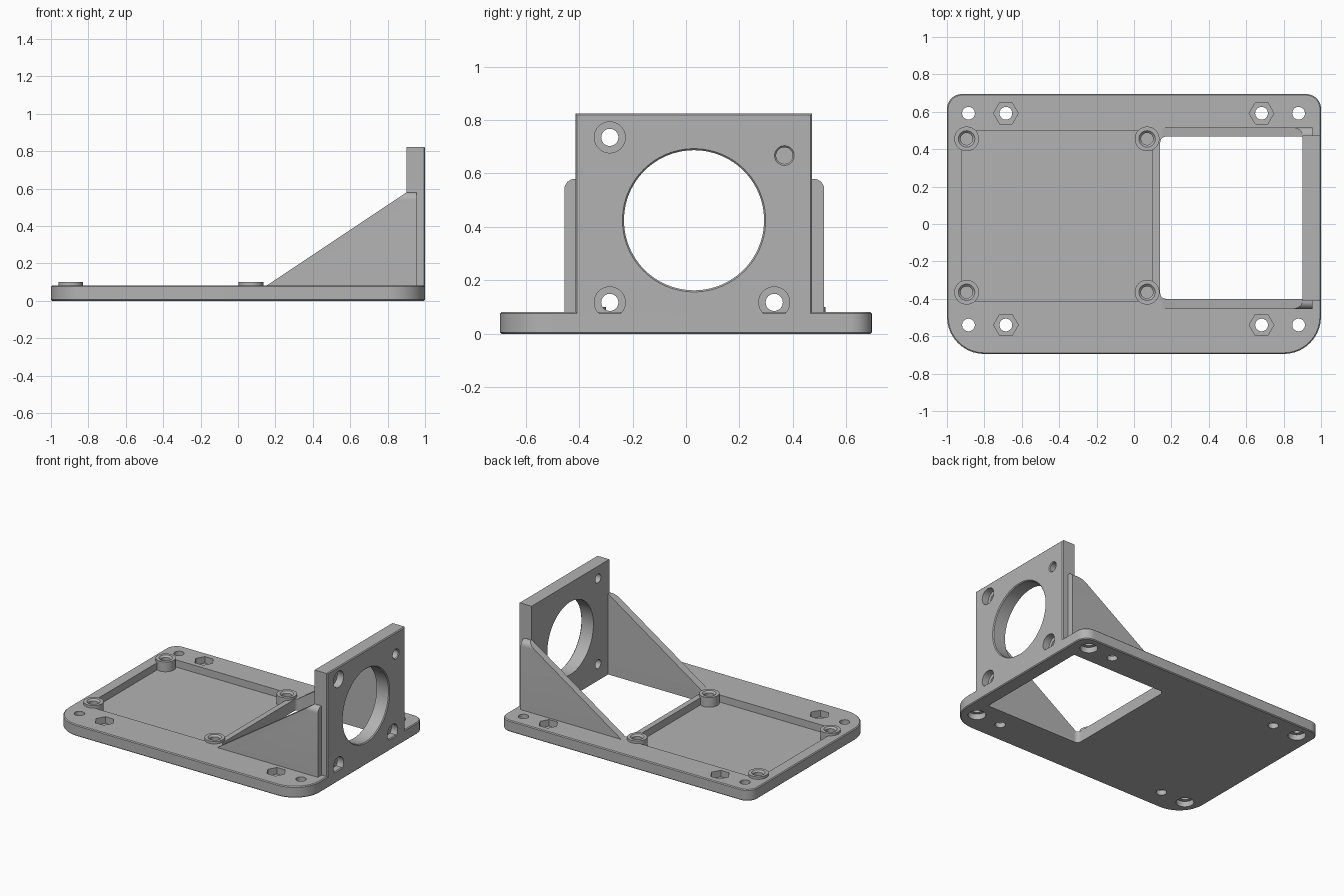
import bpy, bmesh, math
from mathutils import Vector, Matrix

if "Cube" in bpy.data.objects:
    bpy.data.objects.remove(bpy.data.objects["Cube"])

grey = bpy.data.materials.new("plain grey")
grey.diffuse_color = (0.45, 0.45, 0.45, 1)
grey.use_nodes = True
grey.node_tree.nodes["Principled BSDF"].inputs["Base Color"].default_value = grey.diffuse_color


def add_object(name, bm):
    bmesh.ops.recalc_face_normals(bm, faces=bm.faces)
    mesh = bpy.data.meshes.new(name)
    bm.to_mesh(mesh)
    bm.free()
    mesh.materials.append(grey)
    obj = bpy.data.objects.new(name, mesh)
    bpy.context.collection.objects.link(obj)
    return obj


def prism(points, offset):
    """Closed profile of 3D points, extruded along an offset."""
    bm = bmesh.new()
    face = bm.faces.new([bm.verts.new(p) for p in points])
    new = bmesh.ops.extrude_face_region(bm, geom=[face])["geom"]
    bmesh.ops.translate(bm, vec=offset,
                        verts=[v for v in new if isinstance(v, bmesh.types.BMVert)])
    return bm


def rounded_rect(x0, x1, y0, y1, radii, steps=10):
    """Corner radii run anticlockwise from the low corner."""
    pts = []
    corners = [(x0, y0, 1, 1), (x1, y0, -1, 1), (x1, y1, -1, -1), (x0, y1, 1, -1)]
    for i, ((x, y, sx, sy), r) in enumerate(zip(corners, radii)):
        if r == 0:
            pts.append((x, y))
            continue
        for k in range(steps + 1):
            a = math.pi * (1 + i / 2) + math.pi / 2 * k / steps
            pts.append((x + sx * r + r * math.cos(a), y + sy * r + r * math.sin(a)))
    return pts


def slab(outline, z0, z1):
    return prism([(x, y, z0) for x, y in outline], (0, 0, z1 - z0))


def round_bar(name, center, r1, r2, depth, axis="Z", sides=40):
    """Cylinder or cone starting at center and running along +axis."""
    bm = bmesh.new()
    bmesh.ops.create_cone(bm, cap_ends=True, segments=sides, radius1=r1, radius2=r2, depth=depth)
    bmesh.ops.translate(bm, vec=(0, 0, depth / 2), verts=bm.verts)
    if axis == "X":
        bmesh.ops.rotate(bm, matrix=Matrix.Rotation(math.pi / 2, 3, "Y"), verts=bm.verts)
    bmesh.ops.translate(bm, vec=center, verts=bm.verts)
    return add_object(name, bm)


def boolean(target, tool, operation="DIFFERENCE"):
    mod = target.modifiers.new("shape", "BOOLEAN")
    mod.operation, mod.solver, mod.object = operation, "EXACT", tool
    bpy.context.view_layer.objects.active = target
    bpy.ops.object.modifier_apply(modifier=mod.name)
    bpy.data.objects.remove(tool, do_unlink=True)


def drill(target, center, radius, depth, axis="Z", radius2=None, sides=40):
    boolean(target, round_bar("cutter", center, radius, radius2 or radius, depth, axis, sides))


def smooth(obj):
    bpy.ops.object.select_all(action="DESELECT")
    obj.select_set(True)
    bpy.context.view_layer.objects.active = obj
    bpy.ops.object.shade_smooth_by_angle(angle=math.radians(30))


# Base plate with rounded corners and a fine chamfered rim
bm = slab(rounded_rect(-1, 1, -0.695, 0.695, (0.2, 0.2, 0.08, 0.08)), 0, 0.082)
rim = [e for e in bm.edges if abs(e.verts[0].co.z - e.verts[1].co.z) < 1e-5]
bmesh.ops.bevel(bm, geom=rim, offset=0.006, segments=1, affect="EDGES")
base = add_object("base_plate", bm)

# Shallow tray and open window
boolean(base, add_object("tray_cutter", slab(
    rounded_rect(-0.92, 0.1, -0.415, 0.5, (0.02,) * 4, 4), 0.03, 0.2)))
boolean(base, add_object("window_cutter", slab(
    rounded_rect(0.14, 0.905, -0.4, 0.467, (0.03, 0, 0, 0.03), 6), -0.1, 0.2)))

# Four raised bosses with blind, countersunk holes
for x in (-0.895, 0.07):
    for y in (-0.365, 0.455):
        boolean(base, round_bar("boss", (x, y, 0.01), 0.066, 0.066, 0.09), "UNION")
        drill(base, (x, y, 0.02), 0.032, 0.1)
        drill(base, (x, y, 0.088), 0.032, 0.0121, radius2=0.044)

# Corner screw holes, counterbored below, and hexagonal nut pockets
for y in (-0.54, 0.592):
    for x in (-0.885, 0.88):
        drill(base, (x, y, -0.1), 0.034, 0.3)
        drill(base, (x, y, -0.1), 0.058, 0.14)
    for x in (-0.685, 0.682):
        drill(base, (x, y, -0.1), 0.034, 0.3)
        hexagon = [(x + 0.066 * math.cos(k * math.pi / 3),
                    y + 0.066 * math.sin(k * math.pi / 3)) for k in range(6)]
        boolean(base, add_object("nut_cutter", slab(hexagon, 0.035, 0.2)))

# Upright mounting wall, outer face edges chamfered
bm = prism([(0.9, y, z) for y, z in ((-0.413, 0), (0.472, 0), (0.472, 0.824), (-0.413, 0.824))],
           (0.1, 0, 0))
outer = [e for e in bm.edges if all(v.co.x > 0.99 for v in e.verts)]
bmesh.ops.bevel(bm, geom=outer, offset=0.006, segments=1, affect="EDGES")
wall = add_object("mounting_wall", bm)

# Large round opening and screw holes in the wall
drill(wall, (0.8, 0.03, 0.425), 0.262, 0.4, "X", sides=96)
drill(wall, (0.994, 0.03, 0.425), 0.262, 0.0061, "X", radius2=0.268, sides=96)
for y, z in ((-0.285, 0.735), (-0.285, 0.118), (0.33, 0.118)):
    drill(wall, (0.8, y, z), 0.032, 0.4, "X")
    drill(wall, (0.95, y, z), 0.058, 0.2, "X")
drill(wall, (0.94, 0.368, 0.667), 0.031, 0.2, "X")
drill(wall, (0.994, 0.368, 0.667), 0.031, 0.0061, "X", radius2=0.037)

# Triangular gussets: rounded end section, trimmed along the slope
for name, y0, y1, radii in (("front_gusset", -0.455, -0.4, (0, 0, 0, 0.04)),
                            ("back_gusset", 0.467, 0.517, (0, 0, 0.04, 0))):
    section = rounded_rect(y0, y1, 0.01, 0.58, radii, 8)
    bm = prism([(0.142, y, z) for y, z in section], (0.813, 0, 0))
    cut = bmesh.ops.bisect_plane(
        bm, geom=bm.verts[:] + bm.edges[:] + bm.faces[:], plane_co=(0.15, 0, 0.08),
        plane_no=Vector((-0.5, 0, 0.75)).normalized(), clear_outer=True)
    bmesh.ops.holes_fill(bm, edges=[e for e in bm.edges if e.is_boundary], sides=0)
    smooth(add_object(name, bm))

for part in (base, wall):
    smooth(part)
